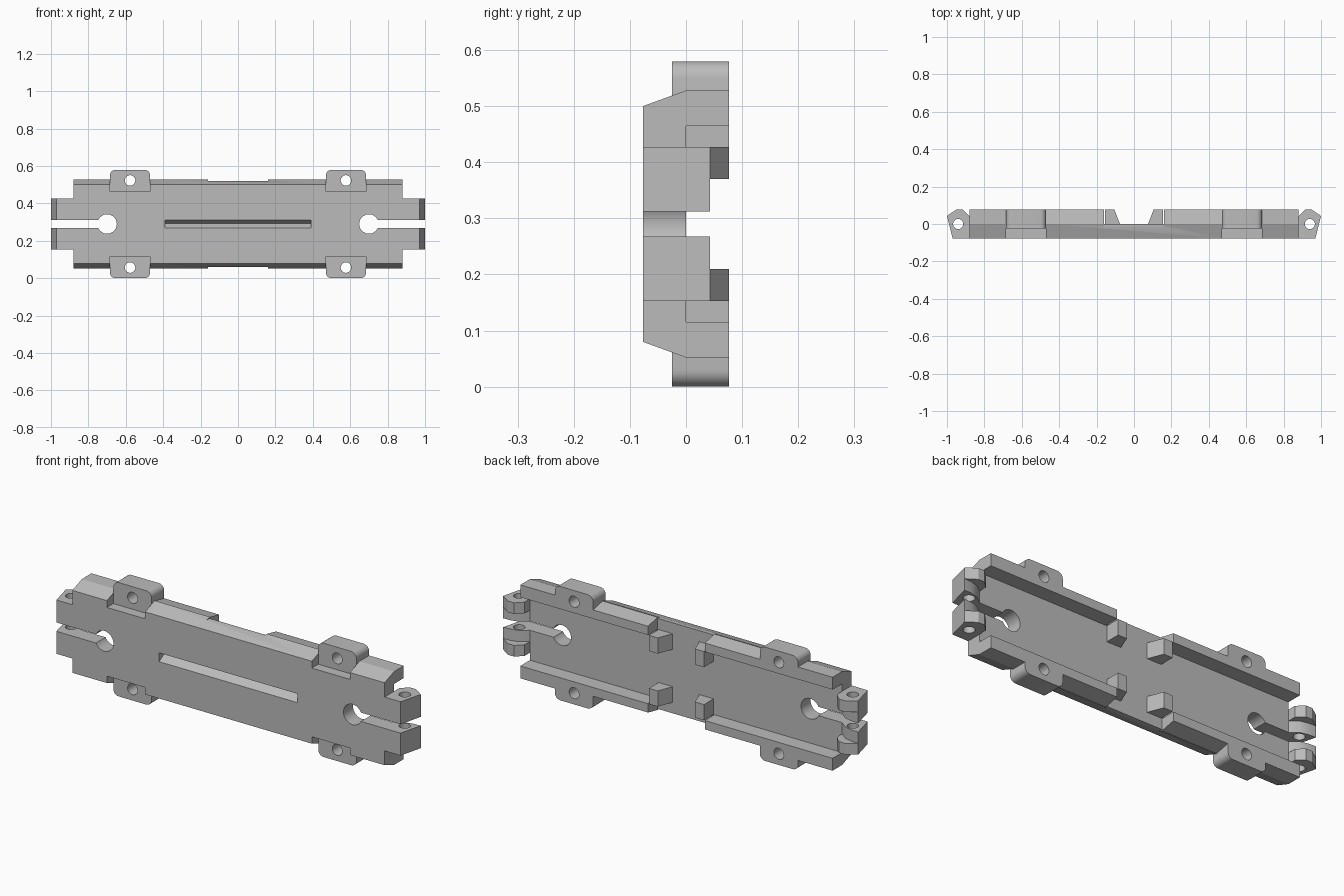
import bpy, bmesh
from math import sin, cos, pi, radians
from mathutils import Vector

if "Cube" in bpy.data.objects:
    bpy.data.objects.remove(bpy.data.objects["Cube"], do_unlink=True)

MID = 0.29  # height of the horizontal symmetry plane

grey = bpy.data.materials.new("plain grey")
grey.use_nodes = True
grey.diffuse_color = (0.5, 0.5, 0.5, 1)
grey.node_tree.nodes["Principled BSDF"].inputs["Base Color"].default_value = (0.5, 0.5, 0.5, 1)


def prism(name, points, axis, start, end, mirror=(True, False, True)):
    """Extrude a 2D outline along an axis, with optional mirroring about the centre."""
    place = {"x": lambda p, t: (t, p[0], p[1]),
             "y": lambda p, t: (p[0], t, p[1]),
             "z": lambda p, t: (p[0], p[1], t)}[axis]
    bm = bmesh.new()
    face = bm.faces.new([bm.verts.new(place(p, start)) for p in points])
    geom = bmesh.ops.extrude_face_region(bm, geom=[face])["geom"]
    shift = Vector(place((0, 0), end - start))
    bmesh.ops.translate(bm, vec=shift, verts=[g for g in geom if isinstance(g, bmesh.types.BMVert)])
    bmesh.ops.recalc_face_normals(bm, faces=bm.faces)
    mesh = bpy.data.meshes.new(name)
    bm.to_mesh(mesh)
    bm.free()
    mesh.materials.append(grey)
    ob = bpy.data.objects.new(name, mesh)
    ob.location.z = MID
    bpy.context.collection.objects.link(ob)
    if any(mirror):
        mod = ob.modifiers.new("mirror", "MIRROR")
        mod.use_axis = mirror
        mod.use_mirror_merge = False
    return ob


def rect(a0, a1, b0, b1):
    return [(a0, b0), (a1, b0), (a1, b1), (a0, b1)]


def arc(cx, cy, r, a0, a1, n):
    return [(cx + r * cos(a0 + (a1 - a0) * i / n), cy + r * sin(a0 + (a1 - a0) * i / n))
            for i in range(n + 1)]


def circle(cx, cy, r, n=32):
    return arc(cx, cy, r, 0, 2 * pi, n)[:-1]


def finish(ob, cutters=()):
    """Cut, bake the modifiers and shade."""
    for cutter in cutters:
        cutter.hide_render = True
        mod = ob.modifiers.new("cut", "BOOLEAN")
        mod.operation, mod.solver, mod.object = "DIFFERENCE", "EXACT", cutter
    graph = bpy.context.evaluated_depsgraph_get()
    baked = bpy.data.meshes.new_from_object(ob.evaluated_get(graph))
    ob.modifiers.clear()
    ob.data = baked
    bpy.ops.object.select_all(action="DESELECT")
    ob.select_set(True)
    bpy.context.view_layer.objects.active = ob
    bpy.ops.object.shade_smooth_by_angle(angle=radians(30))


FRONT, BACK = -0.077, 0.077
single = (False, False, False)
sides = (True, False, False)

# Main plate with chamfered front edges
plate = prism("main_plate", [(FRONT, -0.21), (FRONT, 0.21), (0, 0.238), (0, -0.238)],
              "x", -0.88, 0.88, single)
plate_cutters = [
    prism("end_slot_cutter", rect(0.70, 1.1, -0.0225, 0.0225), "y", -0.2, 0.2, sides),
    prism("keyhole_cutter", circle(0.70, 0, 0.052), "y", -0.2, 0.2, sides),
    prism("groove_cutter", [(-0.1, -0.04), (FRONT, -0.0225), (-0.04, 0.002), (FRONT, 0.0225), (-0.1, 0.04)],
          "x", -0.39, 0.39, single),
    prism("tab_pocket_cutter", rect(0.47, 0.685, 0.175, 0.4), "y", -0.2, 0.2),
    prism("waist_cutter", rect(-0.16, 0.16, 0.2305, 0.4), "y", -0.2, 0.2, (False, False, True)),
]
finish(plate, plate_cutters)

# Rails along the back edges
finish(prism("outer_rail", rect(0, BACK, 0.175, 0.238), "x", 0.685, 0.88))
finish(prism("inner_rail", [(0, 0.175), (BACK, 0.175), (BACK, 0.22), (0, 0.236)], "x", 0.16, 0.47))

# Mounting tabs with rounded corners and screw holes
R = 0.03
outline = ([(0.47, 0.175), (0.685, 0.175)]
           + arc(0.685 - R, MID - R, R, 0, pi / 2, 6)
           + arc(0.47 + R, MID - R, R, pi / 2, pi, 6))
tab = prism("mounting_tab", outline, "y", -0.025, BACK)
hole = prism("screw_hole_cutter", circle(0.577, 0.233, 0.028), "y", -0.2, 0.2)
finish(tab, [hole])

# Hinge arms: a full knuckle and a thinner inner step, both drilled for a pin
pin = prism("pin_hole_cutter", circle(0.94, 0, 0.027), "z", -0.3, 0.3, sides)
knuckle = prism("hinge_knuckle", [(0.88, FRONT), (0.97, FRONT), (1, 0.043), (0.95, BACK),
                                  (0.915, BACK), (0.88, 0.043)], "z", 0.08, 0.137)
step = prism("hinge_step", [(0.88, FRONT), (0.97, FRONT), (1, 0.043), (0.96, 0.041),
                            (0.92, 0.031), (0.88, 0)], "z", 0.0225, 0.08)
finish(knuckle, [pin])
finish(step, [pin])

# Wedge posts on the back of the waist
finish(prism("wedge_post", [(0.075, 0), (0.155, 0), (0.155, BACK), (0.105, BACK)], "z", 0.095, 0.175))

# Remove the helpers
for cutter in plate_cutters + [hole, pin]:
    bpy.data.objects.remove(cutter, do_unlink=True)
